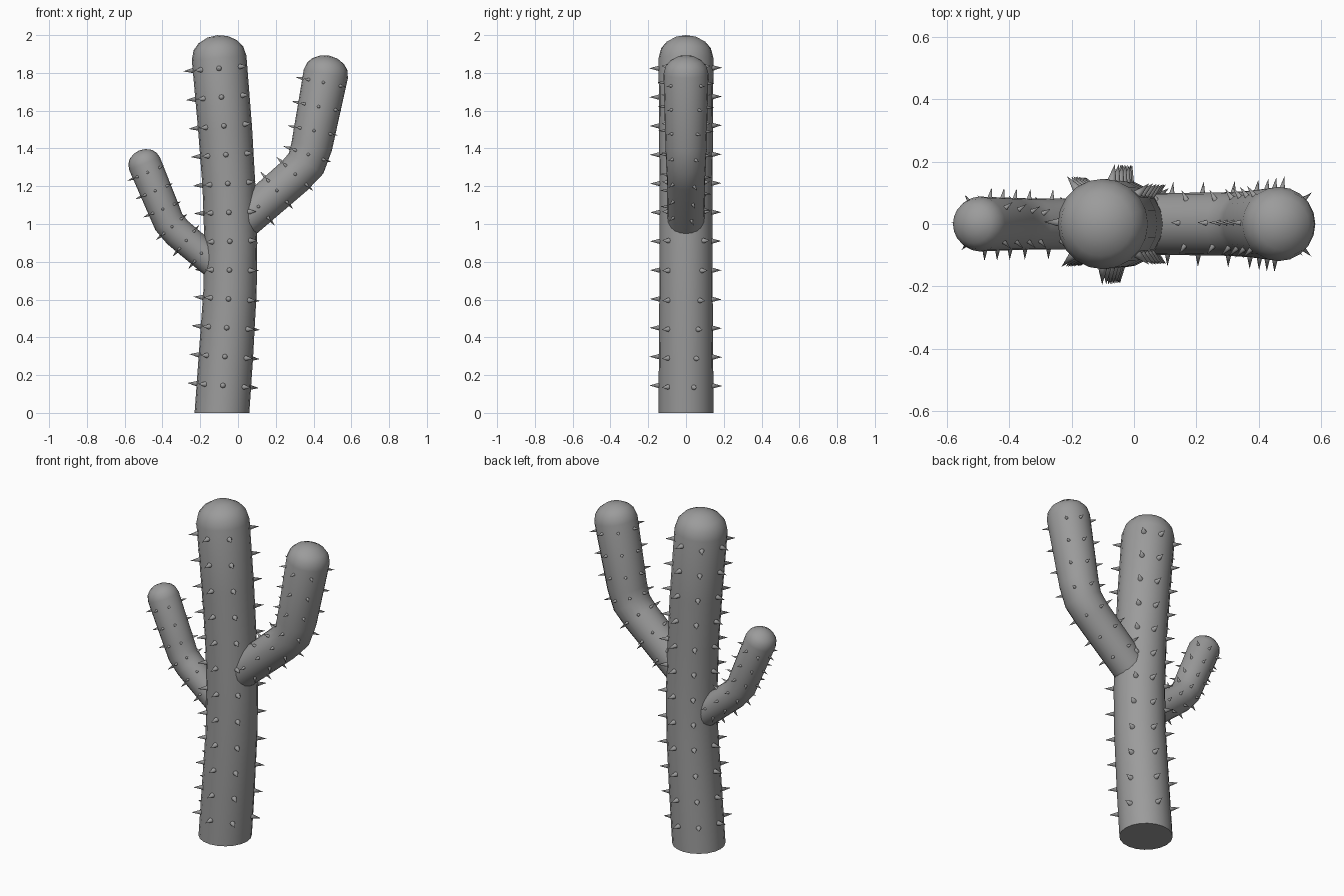
import bpy
import bmesh
import math
from mathutils import Vector, Matrix

cube = bpy.data.objects.get("Cube")
if cube:
    bpy.data.objects.remove(cube, do_unlink=True)

grey = bpy.data.materials.new("cactus grey")
grey.use_nodes = True
COLOUR = (0.33, 0.33, 0.33, 1)
grey.diffuse_color = COLOUR
grey.node_tree.nodes["Principled BSDF"].inputs["Base Color"].default_value = COLOUR

SIDES = 20
Y = Vector((0, 1, 0))


def finish(name, bm):
    bmesh.ops.recalc_face_normals(bm, faces=bm.faces)
    mesh = bpy.data.meshes.new(name)
    bm.to_mesh(mesh)
    bm.free()
    mesh.materials.append(grey)
    obj = bpy.data.objects.new(name, mesh)
    bpy.context.collection.objects.link(obj)
    bpy.ops.object.select_all(action='DESELECT')
    obj.select_set(True)
    bpy.context.view_layer.objects.active = obj
    bpy.ops.object.shade_smooth_by_angle(angle=math.radians(50))


def radial(tangent, angle):
    side = Vector((tangent.z, 0, -tangent.x))
    return side * math.cos(angle) + Y * math.sin(angle)


def limb(name, path, dome):
    """Tube along (x, z, radius) points, closed by a dome of the given height."""
    pts = [Vector((x, 0, z)) for x, z, r in path]
    rings = []
    for i, p in enumerate(pts):
        a, b = pts[max(i - 1, 0)], pts[min(i + 1, len(pts) - 1)]
        t = (b - a).normalized()
        if p.z == 0:
            t = Vector((0, 0, 1))
        rings.append((p, t, path[i][2]))
    p, t, r = rings[-1]
    for deg in (25, 45, 68):
        a = math.radians(deg)
        rings.append((p + t * dome * math.sin(a), t, r * math.cos(a)))
    bm = bmesh.new()
    loops = [[bm.verts.new(c + radial(d, math.tau * k / SIDES) * rad)
              for k in range(SIDES)] for c, d, rad in rings]
    for lo, hi in zip(loops, loops[1:]):
        for k in range(SIDES):
            j = (k + 1) % SIDES
            bm.faces.new((lo[k], lo[j], hi[j], hi[k]))
    bm.faces.new(loops[0])
    tip = bm.verts.new(p + t * dome)
    for k in range(SIDES):
        bm.faces.new((loops[-1][k], loops[-1][(k + 1) % SIDES], tip))
    finish(name, bm)


def sample(path, s):
    """Centre, tangent and radius at arc length s."""
    for (x0, z0, r0), (x1, z1, r1) in zip(path, path[1:]):
        a, b = Vector((x0, 0, z0)), Vector((x1, 0, z1))
        d = (b - a).length
        if s <= d:
            break
        s -= d
    return a.lerp(b, s / d), (b - a).normalized(), r0 + (r1 - r0) * s / d


def spines(name, path, first, step, count, length, width, twist):
    """Rings of seven cones; one column drifts around the limb by twist."""
    bm = bmesh.new()
    for i in range(count):
        c, t, r = sample(path, first + step * i)
        drift = 17 + min(twist * i, 25)
        for deg in (-92, -42, drift, 80, 128, 178, 225):
            d = radial(t, math.radians(deg))
            sunk = 0.012
            turn = d.to_track_quat('Z', 'Y').to_matrix().to_4x4()
            mid = c + d * (r + (length - sunk) / 2)
            bmesh.ops.create_cone(bm, cap_ends=True, segments=8, radius1=width,
                                  radius2=0, depth=length + sunk,
                                  matrix=Matrix.Translation(mid) @ turn)
    finish(name, bm)


# Gently bowed trunk
trunk = [(-0.085, 0, 0.145), (-0.064, 0.3, 0.144), (-0.042, 0.65, 0.141),
         (-0.038, 0.9, 0.14), (-0.048, 1.2, 0.14), (-0.068, 1.5, 0.143),
         (-0.1, 1.88, 0.145)]
limb("trunk", trunk, 0.12)
spines("trunk_spines", trunk, 0.145, 0.153, 12, 0.05, 0.017, 5)

# Large arm on the left, with a rounded elbow
left_arm = [(0.02, 1.01, 0.098), (0.3, 1.255, 0.102), (0.36, 1.32, 0.106),
            (0.39, 1.41, 0.109), (0.465, 1.795, 0.119)]
limb("left_arm", left_arm, 0.098)
spines("left_arm_spines", left_arm, 0.12, 0.13, 7, 0.037, 0.011, 4)

# Small arm on the right
right_arm = [(-0.1, 0.77, 0.08), (-0.32, 0.955, 0.082), (-0.366, 1.01, 0.083),
             (-0.395, 1.08, 0.084), (-0.495, 1.32, 0.088)]
limb("right_arm", right_arm, 0.075)
spines("right_arm_spines", right_arm, 0.12, 0.105, 6, 0.032, 0.01, 4)
